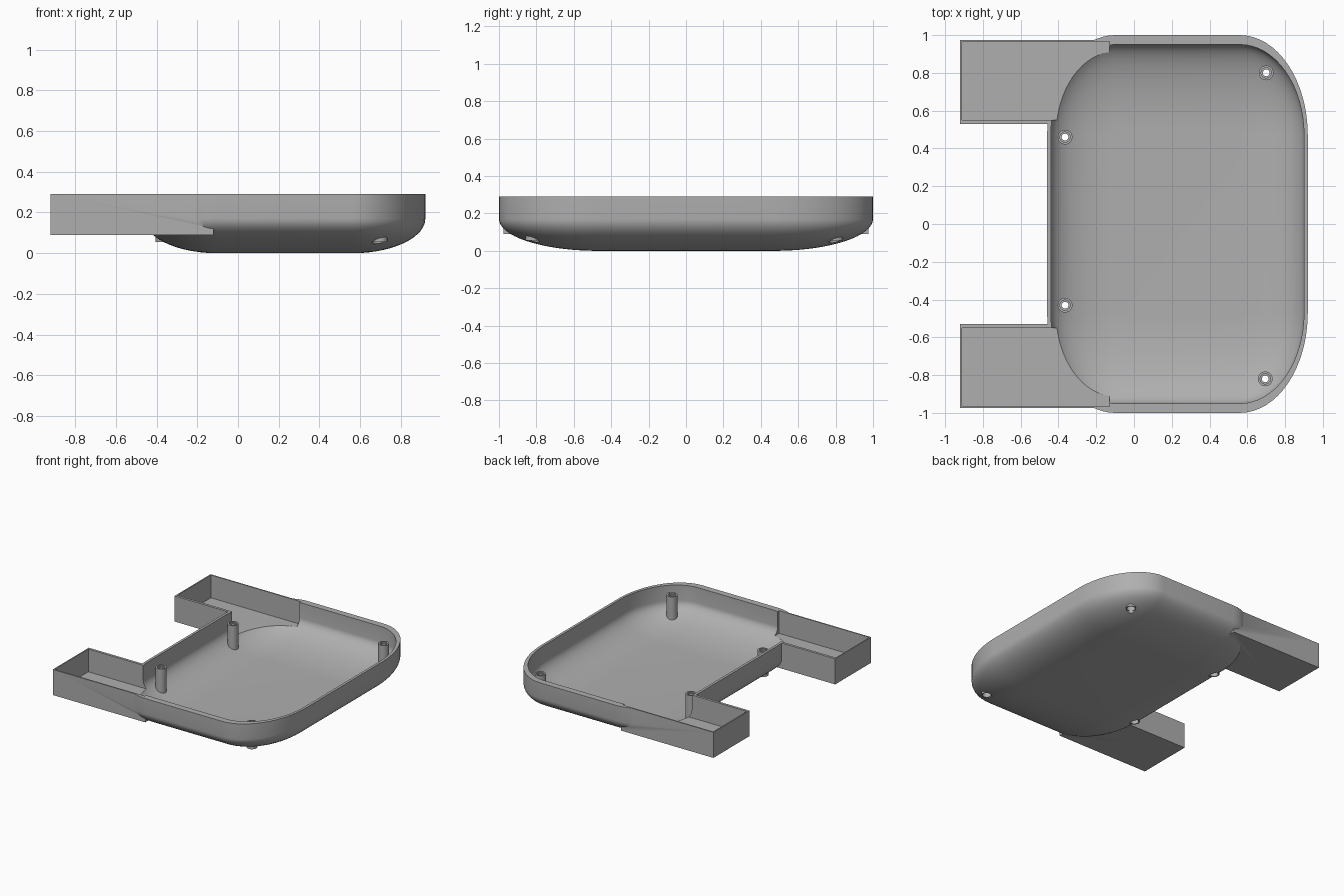
import bpy, bmesh, math
from mathutils import Vector

if "Cube" in bpy.data.objects:
    bpy.data.objects.remove(bpy.data.objects["Cube"], do_unlink=True)

grey = bpy.data.materials.new("plain grey")
grey.use_nodes = True
COLOUR = (0.43, 0.43, 0.43, 1)
grey.diffuse_color = COLOUR
grey.node_tree.nodes["Principled BSDF"].inputs["Base Color"].default_value = COLOUR

TOP, RIM_Z = 0.29, 0.17           # rim height, height where the bowl turns vertical
X0, X1, YC = -0.10, 0.56, 0.47    # flat rectangle at the heart of the bowl


def finish(bm, name):
    bmesh.ops.recalc_face_normals(bm, faces=bm.faces)
    mesh = bpy.data.meshes.new(name)
    bm.to_mesh(mesh)
    bm.free()
    mesh.materials.append(grey)
    obj = bpy.data.objects.new(name, mesh)
    bpy.context.collection.objects.link(obj)
    return obj


def smooth(obj):
    bpy.ops.object.select_all(action='DESELECT')
    obj.select_set(True)
    bpy.context.view_layer.objects.active = obj
    bpy.ops.object.shade_smooth_by_angle(angle=math.radians(32))


def skin(bm, rings, closed=False):
    """Join successive vertex rings with quads."""
    pairs = list(zip(rings, rings[1:]))
    if closed:
        pairs.append((rings[-1], rings[0]))
    for a, b in pairs:
        n = len(a)
        for i in range(n):
            j = (i + 1) % n
            bm.faces.new((a[i], a[j], b[j], b[i]))


def bowl(name, rx, ry, rz, top):
    """Rounded rectangle with elliptical corners and an ellipsoidal underside."""
    bm = bmesh.new()
    steps, levels = 16, 16
    corners = [(X1, YC), (X0, YC), (X0, -YC), (X1, -YC)]

    def ring(s, z):
        verts = []
        for k, (cx, cy) in enumerate(corners):
            for i in range(steps + 1):
                a = (k + i / steps) * math.pi / 2
                verts.append(bm.verts.new((cx + s * rx * math.cos(a), cy + s * ry * math.sin(a), z)))
        return verts

    rings = []
    for i in range(levels + 1):
        t = (0.03 + 0.97 * i / levels) * math.pi / 2
        rings.append(ring(math.sin(t), RIM_Z - rz * math.cos(t)))
    rings.append(ring(1, top))
    skin(bm, rings)
    bm.faces.new(rings[0])
    bm.faces.new(rings[-1])
    return finish(bm, name)


def arm_block(name, x, y, z, radius, round_end):
    """Box with rounded lower long edges, and optionally a rounded outer end."""
    bm = bmesh.new()
    bmesh.ops.create_cube(bm, size=1)
    for v in bm.verts:
        v.co = Vector([r[0] if c < 0 else r[1] for c, r in zip(v.co, (x, y, z))])
    edges = []
    for e in bm.edges:
        a, b = (v.co for v in e.verts)
        low = a.z == b.z == z[0]
        at_end = a.x == b.x == x[0]
        along = a.x != b.x
        if (low and along) or (round_end and at_end and (low or a.z != b.z)):
            edges.append(e)
    bmesh.ops.bevel(bm, geom=edges, offset=radius, segments=6, profile=0.5, affect='EDGES')
    return finish(bm, name)


def tube(name, x, y, profile, sides=32):
    """Lathe a closed (radius, height) profile around a vertical axis."""
    bm = bmesh.new()
    rings = [[bm.verts.new((x + r * math.cos(i * math.tau / sides),
                            y + r * math.sin(i * math.tau / sides), z))
              for i in range(sides)] for r, z in profile]
    skin(bm, rings, closed=True)
    return finish(bm, name)


def rod(name, x, y, radius, z0, z1):
    bm = bmesh.new()
    bmesh.ops.create_cone(bm, cap_ends=True, segments=32, radius1=radius, radius2=radius, depth=z1 - z0)
    bmesh.ops.translate(bm, verts=bm.verts, vec=(x, y, (z0 + z1) / 2))
    return finish(bm, name)


def combine(base, tool, operation):
    """Apply a boolean and discard the tool."""
    mod = base.modifiers.new("combine", 'BOOLEAN')
    mod.operation, mod.object, mod.solver = operation, tool, 'EXACT'
    deps = bpy.context.evaluated_depsgraph_get()
    result = bpy.data.meshes.new_from_object(base.evaluated_get(deps))
    base.modifiers.clear()
    base.data = result
    bpy.data.objects.remove(tool, do_unlink=True)


def span(side, a, b):
    return tuple(sorted((side * a, side * b)))


# Outer tray: bowl joined with the two arms
tray = bowl("tray_shell", 0.36, 0.53, RIM_Z, TOP)
for side in (1, -1):
    combine(tray, arm_block("arm", (-0.92, -0.12), span(side, 0.53, 0.975),
                            (0.09, TOP), 0.06, False), 'UNION')

# Hollow interior
combine(tray, bowl("bowl_cavity", 0.34, 0.48, 0.15, 0.4), 'DIFFERENCE')
for side in (1, -1):
    combine(tray, arm_block("arm_cavity", (-0.91, -0.13), span(side, 0.55, 0.965),
                            (0.112, 0.42), 0.045, True), 'DIFFERENCE')

# Screw posts, open at both ends, with a wider recess underneath
POSTS = {"left_back": (-0.365, 0.46), "left_front": (-0.365, -0.43),
         "right_back": (0.70, 0.80), "right_front": (0.695, -0.82)}
for label, (x, y) in POSTS.items():
    combine(tray, rod("post_hole", x, y, 0.036, -0.1, 0.2), 'DIFFERENCE')
    post = tube("screw_post_" + label, x, y,
                [(0.039, 0.056), (0.039, 0.25), (0.027, 0.25), (0.027, 0.24),
                 (0.018, 0.24), (0.018, 0.10), (0.031, 0.10), (0.031, 0.056)])
    smooth(post)
smooth(tray)
